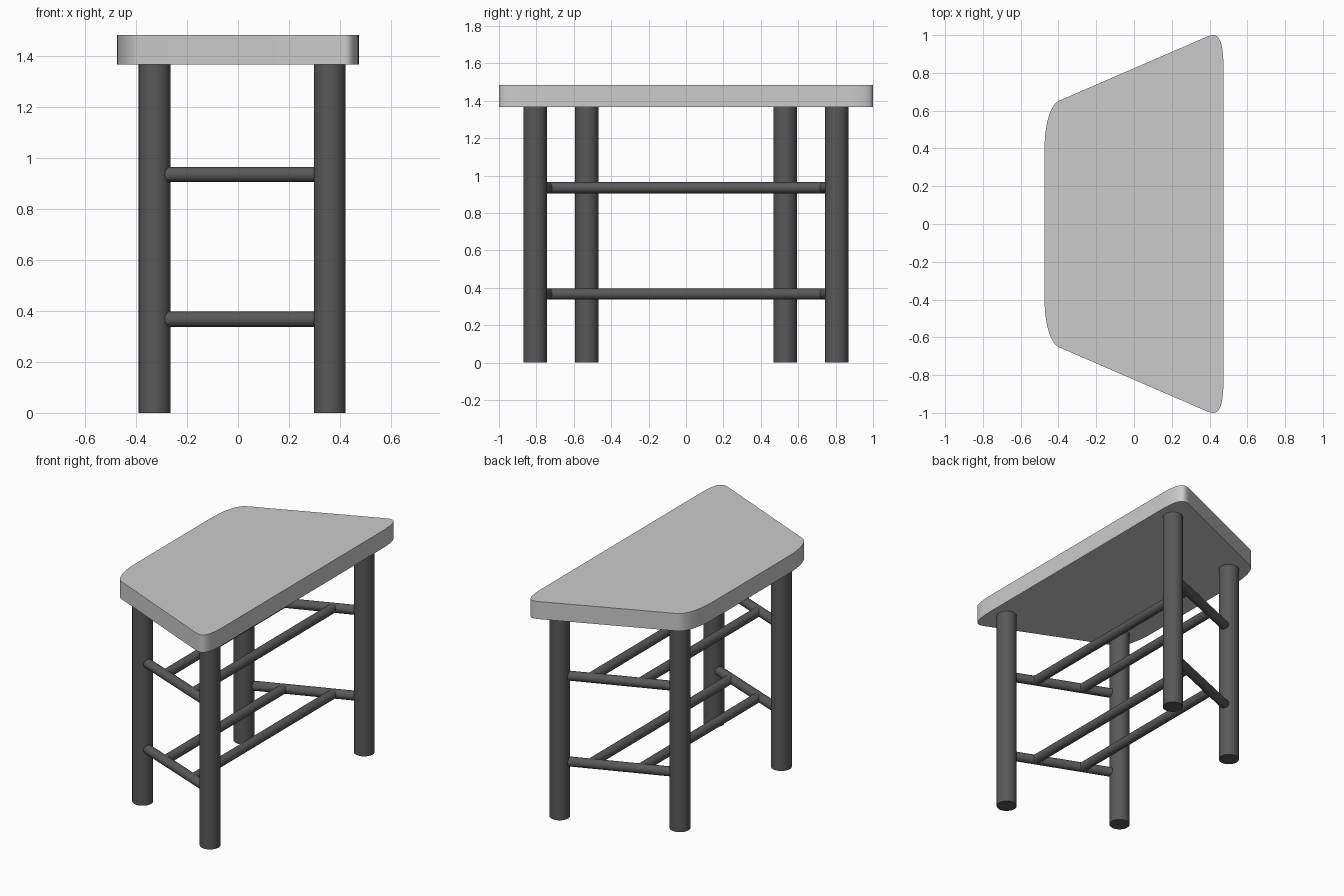
import bpy, bmesh
from mathutils import Vector
from mathutils.geometry import interpolate_bezier

if "Cube" in bpy.data.objects:
    bpy.data.objects.remove(bpy.data.objects["Cube"])

SEAT_BOTTOM, SEAT_TOP = 1.367, 1.483
LEG_R, RUNG_R = 0.0625, 0.03
WIDE, NARROW = (0.36, 0.806), (-0.327, 0.53)   # leg centres on the +y side

dark = bpy.data.materials.new("dark_grey")
dark.diffuse_color = (0.1, 0.1, 0.1, 1)
dark.use_nodes = True
dark.node_tree.nodes["Principled BSDF"].inputs["Base Color"].default_value = dark.diffuse_color


def finish(obj):
    bpy.ops.object.select_all(action='DESELECT')
    obj.select_set(True)
    bpy.context.view_layer.objects.active = obj
    bpy.ops.object.shade_smooth_by_angle(angle=0.6)


def rod(name, a, b, radius):
    a, b = Vector(a), Vector(b)
    d = b - a
    bpy.ops.mesh.primitive_cylinder_add(vertices=32, radius=radius, depth=d.length,
                                        location=(a + b) / 2,
                                        rotation=d.to_track_quat('Z', 'Y').to_euler())
    obj = bpy.context.object
    obj.name = name
    obj.data.materials.append(dark)
    finish(obj)


def corner(*points):
    return [p.to_2d() for p in interpolate_bezier(*[Vector((*q, 0)) for q in points], 16)]


# Seat: trapezoid with rounded corners, mirrored across y and extruded
half = corner((0.474, 0.81), (0.474, 1.01), (0.44, 1.016), (0.375, 0.987))
half += corner((-0.398, 0.652), (-0.441, 0.633), (-0.474, 0.53), (-0.474, 0.39))
outline = half + [Vector((p.x, -p.y)) for p in reversed(half)]
bm = bmesh.new()
face = bm.faces.new([bm.verts.new((p.x, p.y, SEAT_BOTTOM)) for p in outline])
top = bmesh.ops.extrude_face_region(bm, geom=[face], use_keep_orig=True)['geom']
bmesh.ops.translate(bm, vec=(0, 0, SEAT_TOP - SEAT_BOTTOM),
                    verts=[v for v in top if isinstance(v, bmesh.types.BMVert)])
bmesh.ops.recalc_face_normals(bm, faces=bm.faces)
mesh = bpy.data.meshes.new("seat")
bm.to_mesh(mesh)
bm.free()
seat = bpy.data.objects.new("seat", mesh)
bpy.context.collection.objects.link(seat)
finish(seat)

# Legs
for label, (x, y) in (("wide", WIDE), ("narrow", NARROW)):
    for side, s in (("front", -1), ("back", 1)):
        rod(f"{label}_{side}_leg", (x, s * y, 0), (x, s * y, SEAT_BOTTOM), LEG_R)

# Rungs between leg pairs, and long stretchers joining the rungs
slope = (WIDE[1] - NARROW[1]) / (WIDE[0] - NARROW[0])
for level, z in (("lower", 0.367), ("upper", 0.935)):
    for side, s in (("front", -1), ("back", 1)):
        rod(f"{level}_{side}_rung", (NARROW[0], s * NARROW[1], z),
            (WIDE[0], s * WIDE[1], z), RUNG_R)
    for label, x in (("wide", 0.185), ("narrow", -0.10)):
        y = NARROW[1] + slope * (x - NARROW[0])
        rod(f"{level}_{label}_stretcher", (x, -y, z), (x, y, z), RUNG_R)
